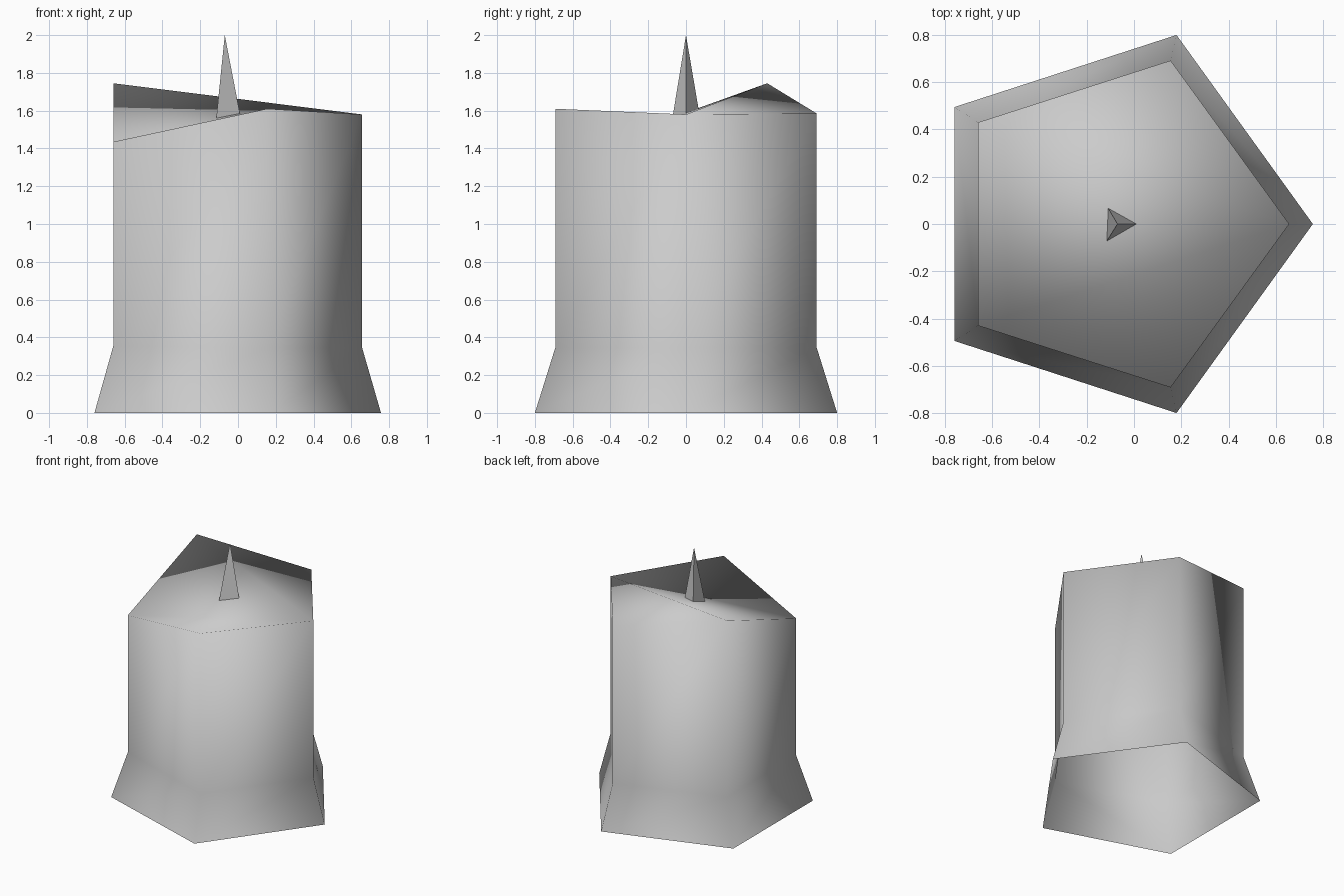
import bpy
import bmesh

old = bpy.data.objects.get("Cube")
if old:
    bpy.data.objects.remove(old, do_unlink=True)

# One plain grey for everything
grey = bpy.data.materials.new("plain_grey")
grey.use_nodes = True
colour = (0.6, 0.6, 0.6, 1)
grey.diffuse_color = colour
grey.node_tree.nodes["Principled BSDF"].inputs["Base Color"].default_value = colour


def build(name, rings, caps, smooth):
    """Skin stacked rings of points, open below, with the given top faces."""
    bm = bmesh.new()
    loops = [[bm.verts.new(p) for p in ring] for ring in rings]
    for low, high in zip(loops, loops[1:]):
        n = len(low)
        for i in range(n):
            j = (i + 1) % n
            if len(high) == 1:
                bm.faces.new((low[i], low[j], high[0]))
            else:
                bm.faces.new((low[i], low[j], high[j], high[i]))
    for cap in caps:
        bm.faces.new([loops[-1][i] for i in cap])
    for face in bm.faces:
        face.smooth = smooth
    mesh = bpy.data.meshes.new(name)
    bm.to_mesh(mesh)
    bm.free()
    mesh.materials.append(grey)
    obj = bpy.data.objects.new(name, mesh)
    bpy.context.collection.objects.link(obj)


# Five-sided hollow body: flared foot, straight walls, uneven melted rim
foot = [(0.757, 0), (0.18, 0.8), (-0.76, 0.495), (-0.76, -0.495), (0.18, -0.8)]
wall = [(0.657, 0), (0.155, 0.692), (-0.66, 0.43), (-0.66, -0.43), (0.155, -0.692)]
waist = [0.345, 0.345, 0.355, 0.355, 0.345]
rim = [1.58, 1.585, 1.745, 1.435, 1.61]
build("candle_body",
      [[(x, y, 0) for x, y in foot],
       [(x, y, z) for (x, y), z in zip(wall, waist)],
       [(x, y, z) for (x, y), z in zip(wall, rim)]],
      [(0, 1, 2), (0, 2, 3), (0, 3, 4)], True)

# Three-sided pointed wick
build("wick",
      [[(0.01, 0, 1.585), (-0.11, 0.068, 1.6), (-0.115, -0.072, 1.56)],
       [(-0.07, 0, 2)]],
      [], False)
